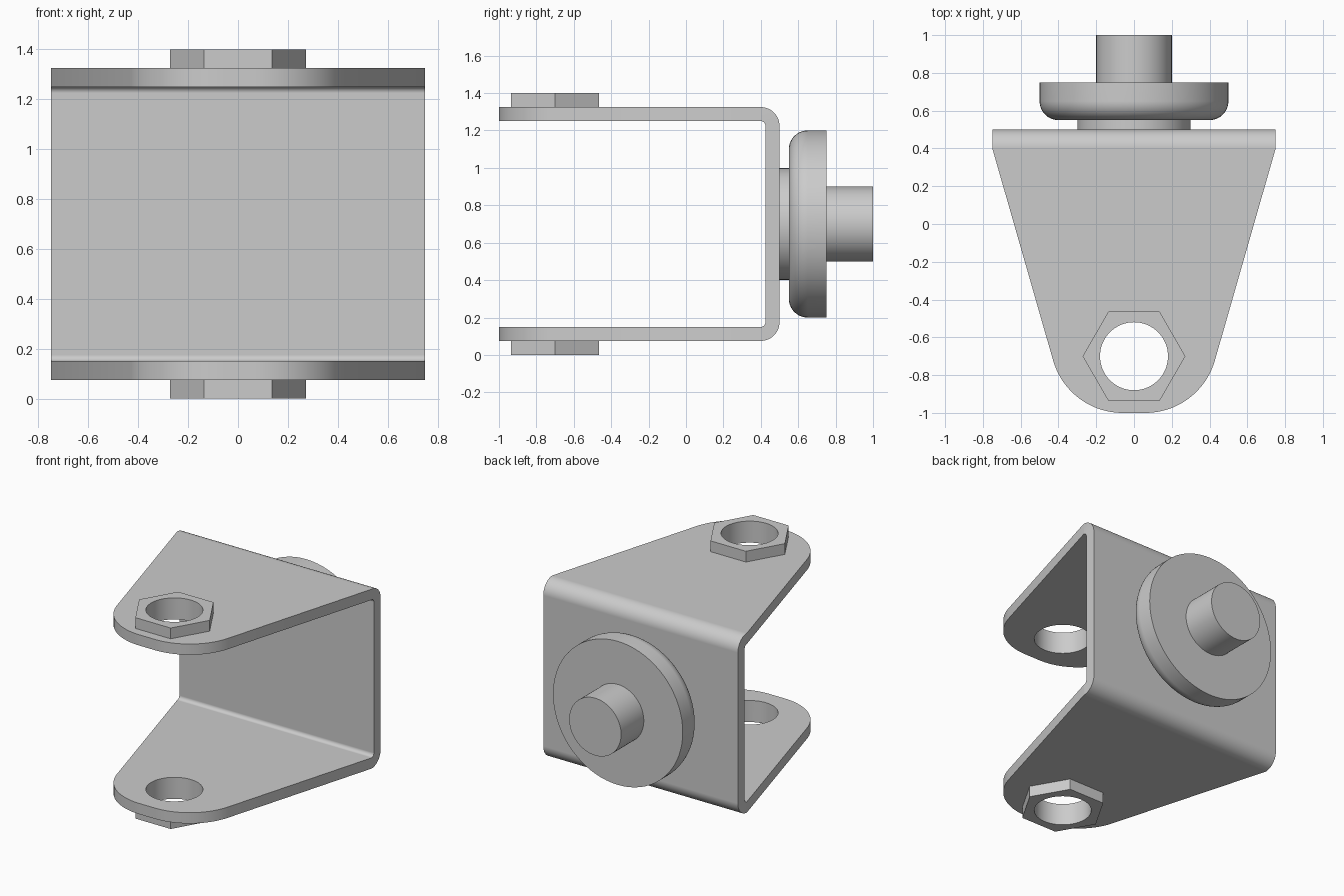
import bpy, bmesh
from math import sin, cos, pi, atan2, hypot
from mathutils import Vector, Matrix

cube = bpy.data.objects.get("Cube")
if cube:
    bpy.data.objects.remove(cube, do_unlink=True)

GREY = (0.6, 0.6, 0.6, 1)
steel = bpy.data.materials.new("grey steel")
steel.diffuse_color = GREY
steel.use_nodes = True
steel.node_tree.nodes["Principled BSDF"].inputs["Base Color"].default_value = GREY

MID = 0.7        # height of the pin axis
HOLE_Y = -0.7    # position of the bolt holes
THICK = 0.075


def arc(cx, cy, r, start, end, steps):
    return [(cx + r * cos(start + (end - start) * i / steps),
             cy + r * sin(start + (end - start) * i / steps))
            for i in range(steps + 1)]


def add_object(name, bm):
    bmesh.ops.recalc_face_normals(bm, faces=bm.faces)
    mesh = bpy.data.meshes.new(name)
    bm.to_mesh(mesh)
    bm.free()
    mesh.materials.append(steel)
    obj = bpy.data.objects.new(name, mesh)
    bpy.context.collection.objects.link(obj)
    return obj


def prism(name, points, depth):
    """Extrude a closed outline of 3D points along depth."""
    bm = bmesh.new()
    face = bm.faces.new([bm.verts.new(p) for p in points])
    result = bmesh.ops.extrude_face_region(bm, geom=[face], use_keep_orig=True)
    moved = [g for g in result["geom"] if isinstance(g, bmesh.types.BMVert)]
    bmesh.ops.translate(bm, verts=moved, vec=depth)
    return add_object(name, bm)


def select(obj):
    bpy.ops.object.select_all(action='DESELECT')
    obj.select_set(True)
    bpy.context.view_layer.objects.active = obj


def carve(obj, cutter, operation):
    """Apply a boolean and discard the cutter."""
    mod = obj.modifiers.new("carve", 'BOOLEAN')
    mod.operation = operation
    mod.solver = 'EXACT'
    mod.object = cutter
    select(obj)
    bpy.ops.object.modifier_apply(modifier=mod.name)
    bpy.data.objects.remove(cutter, do_unlink=True)


def finish(obj):
    select(obj)
    bpy.ops.object.shade_smooth_by_angle(angle=pi / 6)
    mod = obj.modifiers.new("even shading", 'WEIGHTED_NORMAL')
    mod.keep_sharp = True


def bore():
    return prism("bore", [(x, y, -1) for x, y in arc(0, HOLE_Y, 0.18, 0, 2 * pi, 64)[:-1]],
                 (0, 0, 4))


# Bracket: a bent strip in side profile, extruded across the width
def bend(inset, radius):
    y, low, high = 0.5 - inset, THICK + inset, 2 * MID - THICK - inset
    return ([(-1.1, low)] + arc(y - radius, low + radius, radius, -pi / 2, 0, 12)
            + arc(y - radius, high - radius, radius, 0, pi / 2, 12) + [(-1.1, high)])


profile = bend(0, 0.1) + bend(THICK, 0.025)[::-1]
bracket = prism("bracket", [(-0.8, y, z) for y, z in profile], (1.6, 0, 0))

# Tapered outline with a rounded nose trims the strip
nose_r, nose_x = 0.383, 0.06
slope = atan2(-0.276, 0.961)
half = ([(0.75, 0.7), (0.75, 0.4)]
        + arc(nose_x, nose_r - 1, nose_r, slope, -pi / 2, 24))
outline = half + [(-x, y) for x, y in reversed(half)]
carve(bracket, prism("trim", [(x, y, -1) for x, y in outline], (0, 0, 4)), 'INTERSECT')
carve(bracket, bore(), 'DIFFERENCE')
finish(bracket)

# Hexagonal nuts on the outside of both arms
for name, z in (("lower_nut", 0), ("upper_nut", 2 * MID - THICK)):
    hexagon = arc(0, HOLE_Y, 0.272, 0, 2 * pi, 6)[:-1]
    nut = prism(name, [(x, y, z) for x, y in hexagon], (0, 0, THICK))
    carve(nut, bore(), 'DIFFERENCE')
    finish(nut)


# Round parts on the back, turned around the y axis
def turned(name, section):
    bm = bmesh.new()
    verts = [bm.verts.new((r, y, MID)) for r, y in section]
    edges = [bm.edges.new(pair) for pair in zip(verts, verts[1:])]
    bmesh.ops.spin(bm, geom=verts + edges, cent=(0, 0, MID), axis=(0, 1, 0),
                   angle=2 * pi, steps=72)
    bmesh.ops.remove_doubles(bm, verts=bm.verts, dist=0.0005)
    finish(add_object(name, bm))


turned("spacer", [(0, 0.5), (0.3, 0.5), (0.3, 0.55), (0, 0.55)])
turned("flange", [(0, 0.55)] + arc(0.4, 0.65, 0.1, -pi / 2, 0, 10) + [(0.5, 0.75), (0, 0.75)])
turned("pin", [(0, 0.75), (0.2, 0.75), (0.2, 1), (0, 1)])
